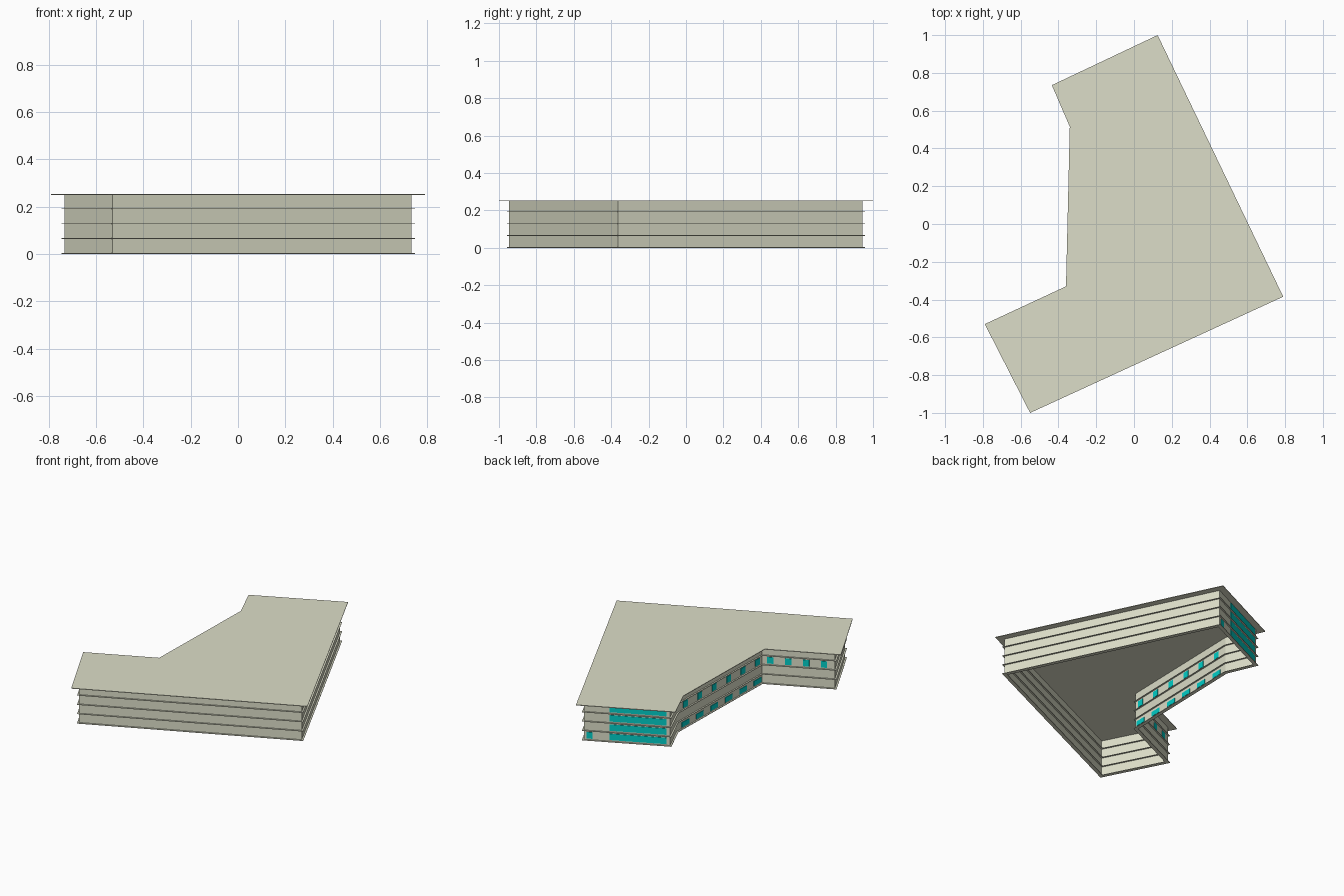
import bpy, bmesh
from mathutils import Vector

if "Cube" in bpy.data.objects:
    bpy.data.objects.remove(bpy.data.objects["Cube"])

# Roof outline, counter-clockwise
ROOF = [Vector(p) for p in [(-0.55, -1.0), (0.79, -0.385), (0.125, 1.0), (-0.435, 0.735),
                            (-0.34, 0.515), (-0.36, -0.33), (-0.79, -0.53)]]
FLOOR_H = 0.063
WALL_TOP = 0.25


def material(name, rgb):
    m = bpy.data.materials.new(name)
    m.diffuse_color = (*rgb, 1)
    m.use_nodes = True
    m.node_tree.nodes["Principled BSDF"].inputs["Base Color"].default_value = m.diffuse_color
    return m


CREAM = material("cream_render", (0.72, 0.73, 0.58))
TEAL = material("teal_glass", (0.0, 0.62, 0.58))


def inset(pts, d):
    """Move every edge of the outline inwards by d."""
    out = []
    for i, p in enumerate(pts):
        a = (p - pts[i - 1]).normalized()
        b = (pts[(i + 1) % len(pts)] - p).normalized()
        n1, n2 = Vector((-a.y, a.x)), Vector((-b.y, b.x))
        out.append(p + (n1 + n2) * d / (1 + n1.dot(n2)))
    return out


def finish(bm, name, mat):
    bmesh.ops.recalc_face_normals(bm, faces=bm.faces)
    me = bpy.data.meshes.new(name)
    bm.to_mesh(me)
    bm.free()
    me.materials.append(mat)
    ob = bpy.data.objects.new(name, me)
    bpy.context.collection.objects.link(ob)
    return ob


def add_prism(bm, pts, z0, z1):
    lo = [bm.verts.new((p.x, p.y, z0)) for p in pts]
    hi = [bm.verts.new((p.x, p.y, z1)) for p in pts]
    bm.faces.new(lo[::-1])
    bm.faces.new(hi)
    for i in range(len(pts)):
        j = (i + 1) % len(pts)
        bm.faces.new((lo[i], lo[j], hi[j], hi[i]))


def ring(name, d_out, d_in, z0, z1):
    """Hollow band following the outline between two insets."""
    bm = bmesh.new()
    loops = [[bm.verts.new((p.x, p.y, z)) for p in inset(ROOF, d)]
             for d, z in ((d_out, z0), (d_out, z1), (d_in, z1), (d_in, z0))]
    for k in range(4):
        a, b = loops[k], loops[(k + 1) % 4]
        for i in range(len(a)):
            j = (i + 1) % len(a)
            bm.faces.new((a[i], a[j], b[j], b[i]))
    return finish(bm, name, CREAM)


# Flat overhanging roof
bm = bmesh.new()
add_prism(bm, ROOF, WALL_TOP - 0.001, WALL_TOP + 0.003)
finish(bm, "roof", CREAM)

# Thin outer walls, open underneath
ring("walls", 0.042, 0.046, 0.0, WALL_TOP)

# Ledge at each floor level
for f in range(4):
    ring(f"floor_ledge_{f + 1}", 0.032, 0.056, f * FLOOR_H + (f > 0) * 0.001, f * FLOOR_H + 0.004)

# Windows pass through the wall so they show on both sides
WALL = inset(ROOF, 0.044)


def windows(name, edge, floors, spans, sill=0.012, head=0.055):
    a, b = WALL[edge], WALL[(edge + 1) % len(WALL)]
    t = (b - a).normalized()
    n = Vector((t.y, -t.x)) * 0.005
    bm = bmesh.new()
    for f in floors:
        for s, e in spans:
            p, q = a.lerp(b, s), a.lerp(b, e)
            add_prism(bm, [p + n, q + n, q - n, p - n], f * FLOOR_H + sill, f * FLOOR_H + head)
    finish(bm, name, TEAL)


def spread(first, step, count, width):
    return [(first + i * step - width / 2, first + i * step + width / 2) for i in range(count)]


windows("end_strip_windows", 2, range(4), [(0.295, 0.965)])
windows("end_small_window", 2, [0], [(0.03, 0.10)])
windows("court_upper_windows", 4, [2], spread(0.10, 0.169, 6, 0.05))
windows("court_lower_windows", 4, [0], spread(0.10, 0.169, 6, 0.085), head=0.045)
windows("wing_windows", 5, [2], spread(0.12, 0.245, 4, 0.085))
